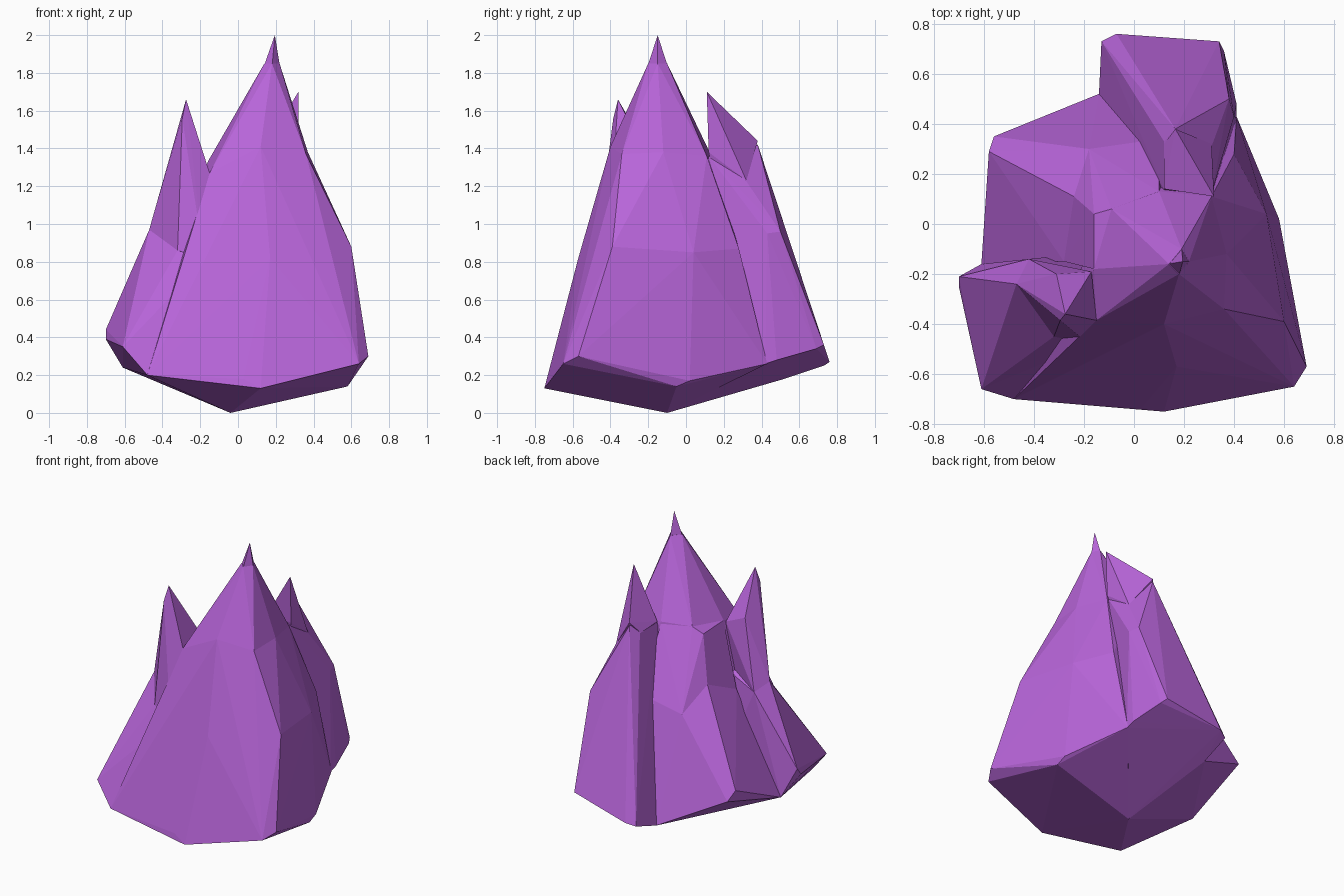
import bpy, bmesh

mat = bpy.data.materials.new("purple_crystal")
mat.diffuse_color = (0.48, 0.13, 0.70, 1)

FOOT = (-0.04, -0.10, 0.0)      # lowest point, shared by all crystals
NECK = (-0.16, -0.18, 1.33)     # saddle where the crystals meet

# Shoulder ring shared by the main body and its peak
SHOULDER = [
    NECK, (-0.15, -0.385, 1.27), (0.12, -0.40, 1.41), (0.36, -0.34, 1.37),
    (0.37, -0.12, 1.38), (0.31, 0.11, 1.36), (0.10, 0.13, 1.37),
    (-0.09, 0.06, 1.36),
]


def crystal(name, points):
    """Flat-faced convex crystal around a few corner points."""
    bm = bmesh.new()
    for p in points:
        bm.verts.new(p)
    res = bmesh.ops.convex_hull(bm, input=bm.verts[:])
    loose = {v for v in res["geom_interior"] + res["geom_unused"]
             if isinstance(v, bmesh.types.BMVert)}
    bmesh.ops.delete(bm, geom=list(loose), context='VERTS')
    bmesh.ops.recalc_face_normals(bm, faces=bm.faces[:])
    me = bpy.data.meshes.new(name)
    bm.to_mesh(me)
    bm.free()
    me.materials.append(mat)
    ob = bpy.data.objects.new(name, me)
    bpy.context.collection.objects.link(ob)
    return ob


# Main body: wide front and right skirt up to the shoulders
main = crystal("crystal_cluster", SHOULDER + [
    FOOT,
    (-0.48, -0.70, 0.20), (0.03, -0.735, 0.18), (0.12, -0.75, 0.13),
    (0.64, -0.65, 0.26), (0.69, -0.57, 0.30), (0.58, -0.05, 0.14),
    (0.58, 0.02, 0.17), (0.41, 0.43, 0.26),
    (-0.18, -0.49, 0.81), (0.17, -0.57, 0.82), (0.60, -0.39, 0.88),
    (0.54, -0.05, 0.84), (0.53, 0.04, 0.85), (0.40, 0.28, 0.87),
    (-0.05, -0.46, 1.12),
])

# Main peak above the shoulders
main_peak = crystal("main_peak", SHOULDER + [
    (0.10, -0.15, 0.9),
    (0.14, -0.16, 1.85), (0.18, -0.20, 1.85), (0.22, -0.15, 1.85),
    (0.19, -0.10, 1.85),
])

# Sharp needle on the main peak
main_tip = crystal("main_tip", [
    (0.135, -0.16, 1.83), (0.18, -0.205, 1.83), (0.223, -0.15, 1.83),
    (0.19, -0.095, 1.83), (0.18, -0.15, 1.6), (0.195, -0.15, 2.0),
])

# Left crystal body
left_body = crystal("left_body", [
    FOOT,
    (-0.70, -0.21, 0.44), (-0.70, -0.25, 0.39), (-0.61, -0.66, 0.35),
    (-0.48, -0.70, 0.20), (-0.61, -0.16, 0.24),
    (-0.42, -0.14, 0.92), (-0.32, -0.45, 0.86), (-0.18, -0.48, 0.80),
    (-0.47, -0.24, 0.97), (-0.15, -0.2, 1.0),
])

# Left spike standing on its body
left_spike = crystal("left_spike", [
    (-0.365, -0.25, 1.25), (-0.47, -0.24, 0.97), (-0.42, -0.14, 0.92),
    (-0.32, -0.45, 0.86), (-0.18, -0.48, 0.82),
    (-0.15, -0.385, 1.27), (-0.17, -0.19, 1.32), (-0.31, -0.20, 1.38),
    (-0.295, -0.385, 1.56), (-0.275, -0.36, 1.66), (-0.2, -0.25, 0.8),
])

# Back left buttress: lower block and the steeper block above it
LEDGE = [
    (-0.24, 0.11, 1.02), (-0.18, 0.30, 0.87), (0.10, 0.34, 0.95),
    (-0.28, -0.15, 0.90), (0.15, 0.0, 1.0),
]
back_left = crystal("back_left", LEDGE + [
    FOOT,
    (-0.61, -0.16, 0.24), (-0.58, 0.29, 0.45), (-0.56, 0.35, 0.39),
    (-0.14, 0.52, 0.18),
])
back_left_top = crystal("back_left_top", LEDGE + [
    NECK, (-0.20, -0.05, 1.17), (-0.16, 0.04, 1.32), (-0.09, 0.06, 1.36),
    (0.10, 0.13, 1.36), (0.15, 0.0, 1.30),
])

# Back right crystal and its skirt
back_body = crystal("back_body", [
    FOOT,
    (-0.13, 0.73, 0.25), (-0.07, 0.76, 0.27), (0.34, 0.73, 0.36),
    (0.36, 0.69, 0.34), (0.41, 0.48, 0.28), (0.41, 0.42, 0.26),
    (-0.14, 0.52, 0.18),
    (0.40, 0.43, 0.95), (0.38, 0.50, 0.96), (0.18, 0.52, 0.97),
    (0.12, 0.33, 1.36), (0.165, 0.38, 1.42), (0.31, 0.31, 1.24),
    (0.12, 0.14, 1.36), (0.31, 0.12, 1.36),
])

# Back right spike, upright in front and sloping to the back
back_spike = crystal("back_spike", [
    (0.12, 0.14, 1.37), (0.32, 0.12, 1.38), (0.32, 0.11, 1.70),
    (0.165, 0.38, 1.44), (0.12, 0.32, 1.36), (0.31, 0.32, 1.23),
    (0.22, 0.2, 1.0),
])

# Fuse everything into one rock
for part in (main_peak, main_tip, left_body, left_spike, back_left,
             back_left_top, back_body, back_spike):
    mod = main.modifiers.new("fuse_" + part.name, 'BOOLEAN')
    mod.operation = 'UNION'
    mod.solver = 'EXACT'
    mod.object = part
    bpy.context.view_layer.objects.active = main
    bpy.ops.object.modifier_apply(modifier=mod.name)
    bpy.data.objects.remove(part, do_unlink=True)
